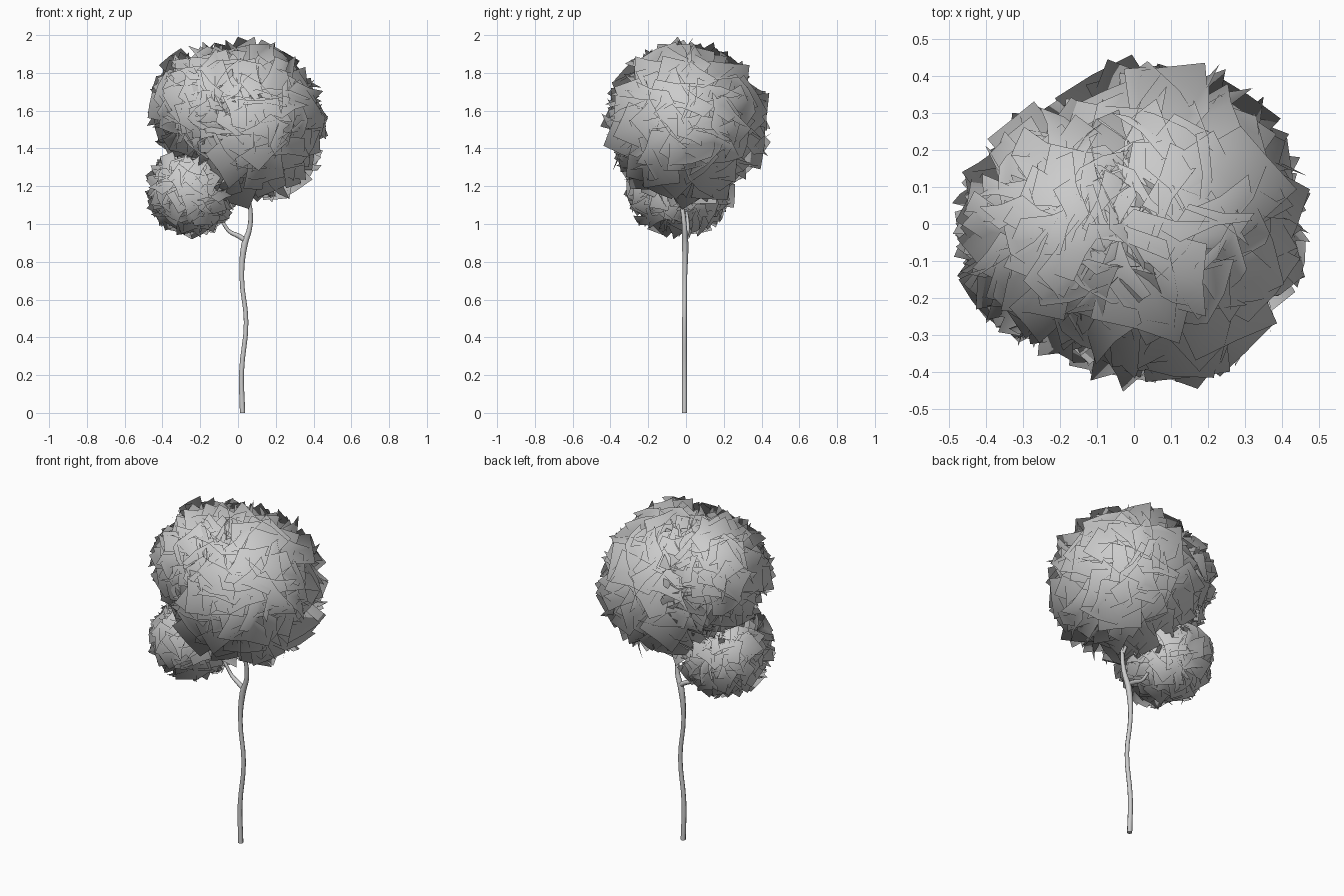
import bpy, bmesh, math, random
from mathutils import Vector, Matrix

if "Cube" in bpy.data.objects:
    bpy.data.objects.remove(bpy.data.objects["Cube"])

random.seed(7)


def limb(name, pts):
    """Tapered round limb through points (x, y, z, radius)."""
    cu = bpy.data.curves.new(name, 'CURVE')
    cu.dimensions = '3D'
    cu.bevel_depth = 1.0
    cu.bevel_resolution = 2
    cu.resolution_u = 4
    cu.use_fill_caps = True
    sp = cu.splines.new('BEZIER')
    sp.bezier_points.add(len(pts) - 1)
    for bp, (x, y, z, r) in zip(sp.bezier_points, pts):
        bp.co = (x, y, z)
        bp.radius = r
        bp.handle_left_type = bp.handle_right_type = 'AUTO'
    ob = bpy.data.objects.new(name, cu)
    bpy.context.collection.objects.link(ob)


def leaf_ball(name, centre, radii, count, size):
    """Bent square leaf cards standing outward, evenly spread over an ellipsoid."""
    bm = bmesh.new()
    c, rad = Vector(centre), Vector(radii)
    golden = math.pi * (3 - math.sqrt(5))
    for i in range(count):
        t = 1 - 2 * (i + 0.5) / count
        s = math.sqrt(1 - t * t)
        d = Vector((t, s * math.cos(i * golden), s * math.sin(i * golden)))
        axis = Vector(a * b for a, b in zip(d, rad))
        # roll about the outward direction, lean, then spin within the card plane
        rot = (d.to_track_quat('Z', 'Y').to_matrix()
               @ Matrix.Rotation(random.uniform(0, math.tau), 3, 'Z')
               @ Matrix.Rotation(math.radians(random.uniform(42, 88)), 3, 'X')
               @ Matrix.Rotation(random.uniform(0, math.tau), 3, 'Z'))
        h = size * random.uniform(0.85, 1.15) / 2
        co = []
        for v in (-1, 0, 1):
            for u in (-1, 0, 1):
                sag = -0.14 * h * (u * u + v * v)
                co.append(axis + rot @ Vector((u * h, v * h, sag)))
        # slide the card along its direction until its tip meets the shell
        goal = random.uniform(0.88, 1.0)
        for _ in range(4):
            far = max(Vector((p.x / rad.x, p.y / rad.y, p.z / rad.z)).length for p in co)
            co = [p + axis * (goal - far) for p in co]
        vs = [bm.verts.new(p + c) for p in co]
        for a in (0, 1, 3, 4):
            f = bm.faces.new((vs[a], vs[a + 1], vs[a + 4], vs[a + 3]))
            f.smooth = True
    me = bpy.data.meshes.new(name)
    bm.to_mesh(me)
    bm.free()
    # foliage shading: normals point away from the ball's centre
    me.normals_split_custom_set_from_vertices([(v.co - c).normalized() for v in me.vertices])
    bpy.context.collection.objects.link(bpy.data.objects.new(name, me))


# Trunk and its main continuation into the large crown
limb("trunk", [(0.024, -0.008, 0, 0.014), (0.019, -0.008, 0.22, 0.013),
               (0.043, -0.008, 0.48, 0.012), (0.02, -0.006, 0.72, 0.012),
               (0.034, -0.004, 0.89, 0.017), (0.062, -0.008, 0.98, 0.013),
               (0.065, -0.02, 1.08, 0.011), (0.04, -0.045, 1.19, 0.009),
               (0.05, -0.03, 1.4, 0.006)])
# Side branches
limb("left_branch", [(0.045, -0.004, 0.91, 0.014), (0.0, 0, 0.938, 0.013),
                     (-0.045, 0.01, 0.96, 0.01), (-0.075, 0.01, 1.0, 0.009),
                     (-0.12, 0, 1.08, 0.007), (-0.2, -0.02, 1.18, 0.005)])
limb("upper_branch", [(0.06, -0.02, 1.1, 0.009), (0.0, -0.02, 1.25, 0.007),
                      (-0.1, -0.02, 1.42, 0.006), (-0.15, -0.02, 1.58, 0.004)])

# Leaf crowns
leaf_ball("large_crown", (0.055, 0.0, 1.535), (0.455, 0.475, 0.47), 260, 0.22)
leaf_ball("left_crown", (-0.15, -0.02, 1.62), (0.355, 0.375, 0.37), 220, 0.16)
leaf_ball("lower_crown", (-0.245, -0.035, 1.175), (0.26, 0.31, 0.26), 240, 0.12)
